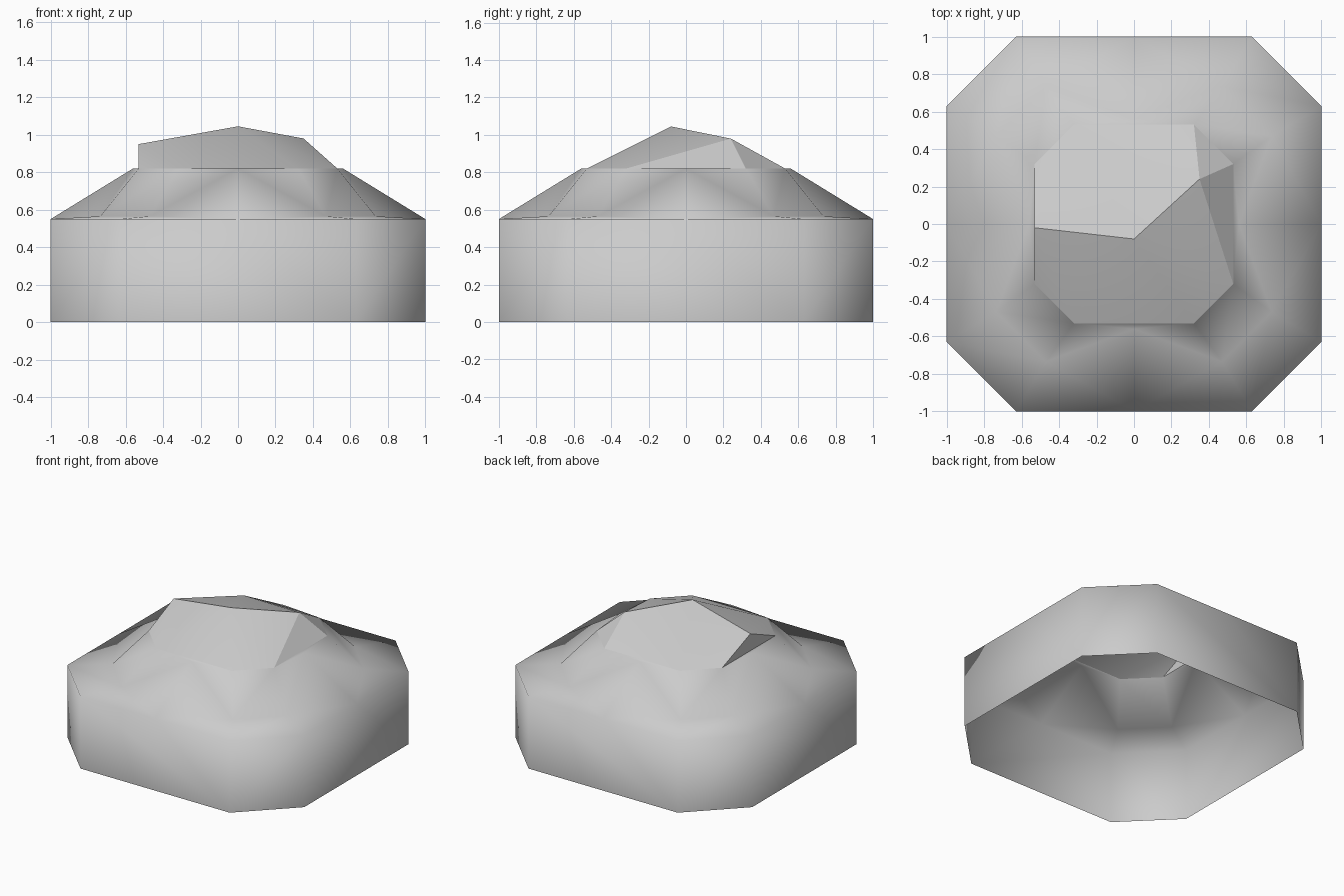
import bpy
import bmesh
import math

cube = bpy.data.objects.get("Cube")
if cube:
    bpy.data.objects.remove(cube, do_unlink=True)

grey = bpy.data.materials.new("plain grey")
grey.use_nodes = True
colour = (0.6, 0.6, 0.6, 1)
grey.diffuse_color = colour
grey.node_tree.nodes["Principled BSDF"].inputs["Base Color"].default_value = colour


def make_part(name, build, sharp_angle=None):
    """Build a bmesh part, shade it smooth and link it."""
    bm = bmesh.new()
    build(bm)
    bmesh.ops.remove_doubles(bm, verts=bm.verts, dist=0.001)
    mesh = bpy.data.meshes.new(name)
    for face in bm.faces:
        face.smooth = True
    bm.to_mesh(mesh)
    bm.free()
    if sharp_angle:
        mesh.set_sharp_from_angle(angle=math.radians(sharp_angle))
    mesh.materials.append(grey)
    obj = bpy.data.objects.new(name, mesh)
    bpy.context.collection.objects.link(obj)


def octagon(long, short, z):
    """Eight points, two per quarter turn, anticlockwise from the front."""
    pts = []
    for k in range(4):
        for x in (-short, short):
            y = -long
            for _ in range(k):
                x, y = -y, x
            pts.append((x, y, z))
    return pts


def side_middles(reach, z):
    return [(0, -reach, z), (reach, 0, z), (0, reach, z), (-reach, 0, z)]


EAVE, RIM = 0.55, 0.82
base = octagon(1, 0.63, 0)
eave = octagon(1, 0.63, EAVE)
valley = octagon(0.735, 0.47, EAVE + 0.015)
rim = octagon(0.53, 0.32, RIM)
eave_mid = side_middles(1, EAVE)
peak = side_middles(0.56, RIM)


def face(bm, *pts):
    bm.faces.new([bm.verts.new(p) for p in pts])


# Open-bottomed wall and ridged lower roof, one side and one corner per turn
def build_body(bm):
    for k in range(4):
        a, b, c = 2 * k, 2 * k + 1, (2 * k + 2) % 8
        face(bm, base[a], base[b], eave[b], eave_mid[k], eave[a])
        face(bm, base[b], base[c], eave[c], eave[b])
        # ridge running out from the peak, flanked by valleys
        face(bm, eave[a], eave_mid[k], valley[a])
        face(bm, eave_mid[k], eave[b], valley[b])
        face(bm, eave_mid[k], peak[k], valley[a])
        face(bm, eave_mid[k], valley[b], peak[k])
        face(bm, valley[a], peak[k], rim[a])
        face(bm, valley[b], rim[b], peak[k])
        face(bm, rim[a], peak[k], rim[b])
        # corner shelf and corner slope
        face(bm, eave[b], eave[c], valley[c], valley[b])
        face(bm, valley[b], valley[c], rim[c], rim[b])


# Lopsided faceted cap
def build_cap(bm):
    apex = (0, -0.08, 1.045)
    knee = (0.35, 0.24, 0.98)
    left_tip = (-0.53, -0.02, 0.95)
    fans = ((apex, (0, 1)), (apex, (1, 2)), (knee, (2, 3)), (knee, (3, 4)),
            (knee, (4, 5)), (left_tip, (5, 6)), (left_tip, (6, 7)), (left_tip, (7, 0)))
    for top, (i, j) in fans:
        face(bm, rim[i], rim[j], top)
    face(bm, apex, rim[2], knee)
    face(bm, apex, knee, rim[5])
    face(bm, apex, rim[5], left_tip)
    face(bm, apex, left_tip, rim[0])


make_part("wall_and_lower_roof", build_body)
make_part("roof_cap", build_cap, 22)
